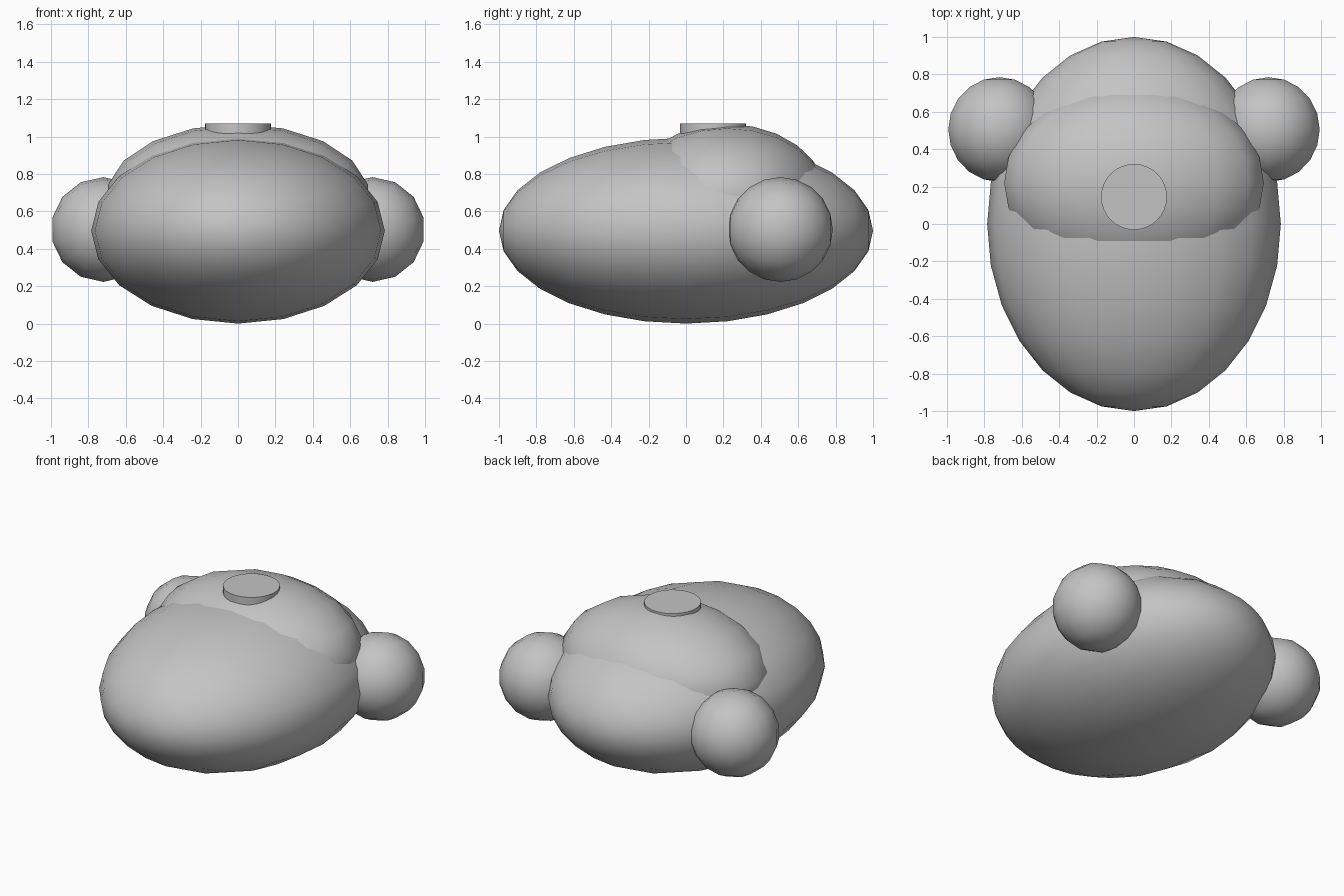
import bpy
import math

# Remove the default cube
cube = bpy.data.objects.get("Cube")
if cube:
    bpy.data.objects.remove(cube, do_unlink=True)

# Single grey material
grey = bpy.data.materials.new("plain_grey")
grey.use_nodes = True
colour = (0.55, 0.55, 0.55, 1)
grey.diffuse_color = colour
grey.node_tree.nodes["Principled BSDF"].inputs["Base Color"].default_value = colour


def finish(name):
    """Name, colour and smooth the active object."""
    obj = bpy.context.object
    obj.name = name
    obj.data.materials.append(grey)
    bpy.ops.object.transform_apply(location=False, rotation=True, scale=True)
    bpy.ops.object.shade_smooth_by_angle(angle=math.radians(40))
    return obj


def ellipsoid(name, centre, radii, segments, rings):
    """Stretched sphere with its poles along y; radii are given as x, y, z."""
    bpy.ops.mesh.primitive_uv_sphere_add(
        segments=segments, ring_count=rings, radius=1,
        location=centre, rotation=(math.pi / 2, 0, 0))
    rx, ry, rz = radii
    bpy.context.object.scale = (rx, rz, ry)  # local y is world z
    # local z becomes world -y
    return finish(name)


# Long body and the raised crown on top of its rear half
ellipsoid("body", (0, 0, 0.497), (0.785, 1.0, 0.497), 20, 14)
ellipsoid("crown", (0, 0.22, 0.677), (0.705, 0.53, 0.39), 18, 12)

# Round side lobes
for side, name in ((1, "left_lobe"), (-1, "right_lobe")):
    ellipsoid(name, (side * 0.72, 0.505, 0.503), (0.28, 0.28, 0.28), 14, 10)

# Flat button set into the crown
bpy.ops.mesh.primitive_cylinder_add(
    vertices=32, radius=0.176, depth=0.07, location=(0, 0.145, 1.034))
finish("top_button")
